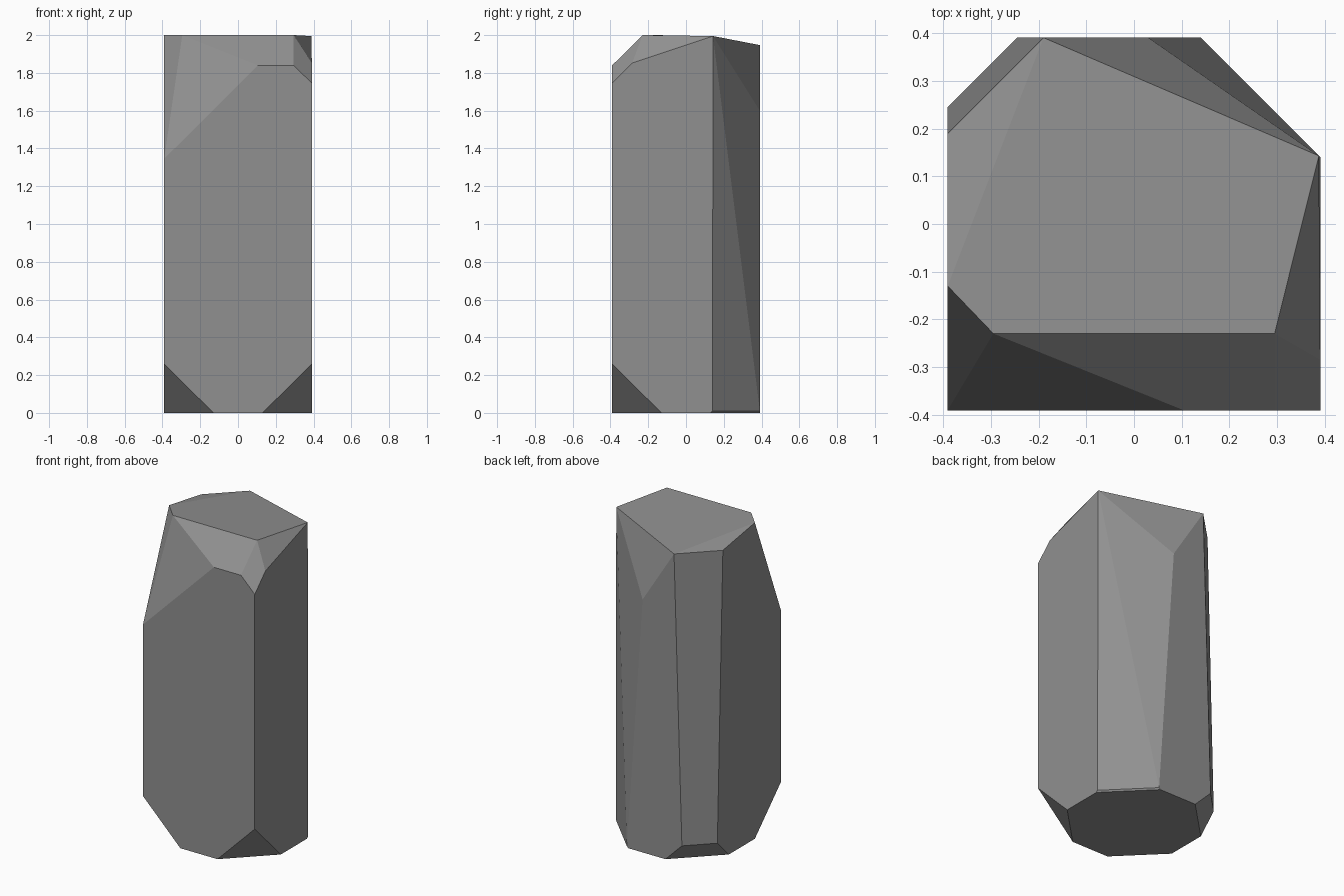
import bpy, bmesh, math

if "Cube" in bpy.data.objects:
    bpy.data.objects.remove(bpy.data.objects["Cube"])

H = 0.391  # half width of the stone block
B = 0.13   # where the base corner cuts meet the ground

# base: square footprint with all four corners cut off
points = []
for s in (-1, 1):
    for t in (-1, 1):
        points += [(s * H, t * B, 0), (s * B, t * H, 0)]
    points.append((s * H, -H, 0.26))          # tips of the front corner cuts

# back edges: narrow chamfer on the left, wide one on the right
points += [(-H, 0.245, 0.115), (-0.245, H, 0.115),
           (H, 0.14, 0.01), (0.14, H, 0.01)]

# flat top, dropping slightly towards the back
points += [(-0.295, -0.23, 2), (0.295, -0.23, 2), (-H, -0.13, 2),
           (0.388, 0.143, 1.995), (-H, 0.19, 1.947), (-0.19, H, 1.947)]

# chipped shoulders: front left, front right, back right
points += [(-H, -H, 1.345), (0.105, -H, 1.84), (0.295, -H, 1.84),
           (H, -H, 1.745), (H, -0.285, 1.852), (0.03, H, 1.6)]

# wrap the corner points into one faceted stone, merging nearly flat facets
bm = bmesh.new()
for p in points:
    bm.verts.new(p)
bmesh.ops.convex_hull(bm, input=bm.verts)
bmesh.ops.dissolve_limit(bm, angle_limit=math.radians(9),
                         verts=bm.verts, edges=bm.edges)
bmesh.ops.recalc_face_normals(bm, faces=bm.faces)

mesh = bpy.data.meshes.new("stone_pillar")
bm.to_mesh(mesh)
bm.free()
stone = bpy.data.objects.new("stone_pillar", mesh)
bpy.context.collection.objects.link(stone)

# dark grey stone
mat = bpy.data.materials.new("dark_stone")
mat.diffuse_color = (0.28, 0.28, 0.28, 1)
mat.use_nodes = True
mat.node_tree.nodes["Principled BSDF"].inputs["Base Color"].default_value = mat.diffuse_color
mesh.materials.append(mat)
